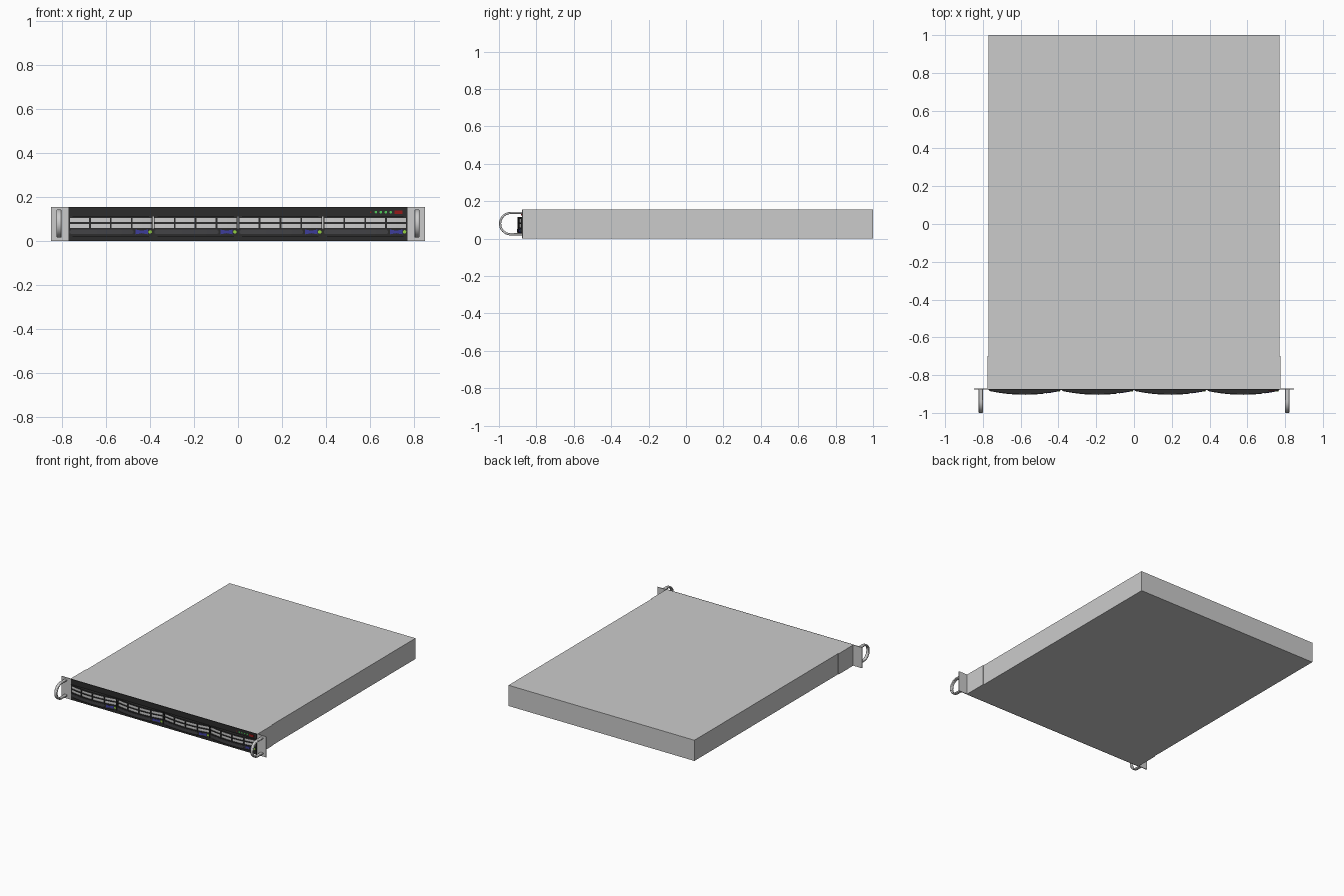
import bpy, bmesh, math

if "Cube" in bpy.data.objects:
    bpy.data.objects.remove(bpy.data.objects["Cube"])

def material(name, rgb):
    m = bpy.data.materials.new(name)
    m.diffuse_color = (*rgb, 1)
    m.use_nodes = True
    m.node_tree.nodes["Principled BSDF"].inputs["Base Color"].default_value = m.diffuse_color
    return m

DARK = material("dark_plastic", (0.025, 0.025, 0.025))
TRIM = material("charcoal", (0.055, 0.055, 0.06))
BLUE = material("blue", (0.05, 0.05, 0.35))
GREEN = material("green", (0.08, 0.6, 0.1))
LIME = material("lime", (0.3, 0.65, 0.05))
RED = material("red", (0.3, 0.01, 0.01))

FACE = -0.873      # plane of the chassis front
PANEL = -0.878     # plane of the dark fascia
BAY = 0.385        # width of one drive bay
HALF = 0.77

def finish(name, bm, mat=None):
    bmesh.ops.recalc_face_normals(bm, faces=bm.faces[:])
    me = bpy.data.meshes.new(name)
    bm.to_mesh(me)
    bm.free()
    ob = bpy.data.objects.new(name, me)
    bpy.context.collection.objects.link(ob)
    if mat:
        me.materials.append(mat)
    return ob

def add_box(bm, x0, x1, y0, y1, z0, z1):
    vs = bmesh.ops.create_cube(bm, size=1)["verts"]
    for v in vs:
        v.co = ((x0 + x1) / 2 + v.co.x * (x1 - x0),
                (y0 + y1) / 2 + v.co.y * (y1 - y0),
                (z0 + z1) / 2 + v.co.z * (z1 - z0))

def box(name, *dims, mat=None):
    bm = bmesh.new()
    add_box(bm, *dims)
    return finish(name, bm, mat)

def prism(bm, pts, offset):
    f = bm.faces.new([bm.verts.new(p) for p in pts])
    ext = bmesh.ops.extrude_face_region(bm, geom=[f])["geom"]
    bmesh.ops.translate(bm, vec=offset,
                        verts=[g for g in ext if isinstance(g, bmesh.types.BMVert)])

def front(x, cx):
    """Bulged front surface of a bay centred on cx."""
    t = (x - cx) / (BAY / 2)
    return -0.881 - 0.021 * (1 - t * t)

def curved_bar(bm, cx, x0, x1, z0, z1, proud=0.0, back=PANEL):
    n = max(1, round((x1 - x0) / 0.024))
    xs = [x0 + (x1 - x0) * i / n for i in range(n + 1)]
    pts = [(x, front(x, cx) - proud, z0) for x in xs]
    prism(bm, pts + [(x1, back, z0), (x0, back, z0)], (0, 0, z1 - z0))

def lamp(name, x, y, z, r, mat):
    bm = bmesh.new()
    pts = [(x + r * math.cos(a), y, z + r * math.sin(a))
           for a in (math.tau * i / 12 for i in range(12))]
    prism(bm, pts, (0, 0.006, 0))
    finish(name, bm, mat)

# Chassis and dark fascia around the bays
box("chassis", -HALF, HALF, FACE, 1.0, 0, 0.155)
bm = bmesh.new()
add_box(bm, -HALF, HALF, PANEL, FACE, 0.112, 0.155)
add_box(bm, -HALF, HALF, PANEL, FACE, 0, 0.058)
for x in (-HALF, HALF - 0.008):
    add_box(bm, x, x + 0.008, PANEL, FACE, 0.058, 0.112)
finish("front_fascia", bm, DARK)

# Rack ears with side flanges, and D-shaped handles
for s, side in ((-1, "left"), (1, "right")):
    bm = bmesh.new()
    for a, b, y0, y1 in ((0.77, 0.848, -0.877, -0.871), (0.77, 0.775, -0.871, -0.70)):
        add_box(bm, min(s * a, s * b), max(s * a, s * b), y0, y1, 0, 0.155)
    finish(side + "_rack_ear", bm)

    bm = bmesh.new()
    zc, yc = 0.08, -0.937
    def arch(r):
        arc = [(yc - r * math.sin(a), zc + r * math.cos(a))
               for a in (math.pi * i / 20 for i in range(21))]
        return [(-0.874, zc + r)] + arc + [(-0.874, zc - r)]
    outline = arch(0.063) + arch(0.051)[::-1]
    prism(bm, [(s * 0.812 - 0.0115, y, z) for y, z in outline], (0.023, 0, 0))
    ob = finish(side + "_handle", bm)
    bev = ob.modifiers.new("soft_edges", "BEVEL")
    bev.width, bev.segments, bev.limit_method = 0.0035, 2, "ANGLE"
    bev.angle_limit = math.radians(50)
    bpy.context.view_layer.objects.active = ob
    ob.select_set(True)
    bpy.ops.object.shade_smooth_by_angle()
    ob.select_set(False)

# Four bulged drive bays
for i in range(4):
    cx = -HALF + BAY * (i + 0.5)
    a, b = cx - BAY / 2 + 0.003, cx + BAY / 2 - 0.003
    n = str(i + 1)

    # Open grille: rails and uprights in front of the grey chassis
    bm = bmesh.new()
    for z0, z1 in ((0.022, 0.059), (0.079, 0.086), (0.105, 0.115)):
        curved_bar(bm, cx, a, b, z0, z1, back=FACE)
    w = (b - a) / 4
    for k in range(5):
        x = a + w * k
        x0, x1 = max(a, x - 0.004), min(b, x + 0.004)
        for z0, z1 in ((0.059, 0.079), (0.086, 0.105)):
            curved_bar(bm, cx, x0, x1, z0, z1, back=FACE)
    # thin mid slats and grey backing behind them
    finish("bay_grille_" + n, bm, DARK)
    bm = bmesh.new()
    for z0, z1 in ((0.059, 0.079), (0.086, 0.105)):
        curved_bar(bm, cx, a, b, z0, z1, proud=-0.006, back=FACE)
    finish("bay_mesh_" + n, bm)

    # Pull bar with rounded ends
    bm = bmesh.new()
    curved_bar(bm, cx, a + 0.008, a + 0.288, 0.032, 0.052, proud=0.002)
    curved_bar(bm, cx, a + 0.003, a + 0.293, 0.036, 0.048, proud=0.002)
    finish("bay_pull_" + n, bm, TRIM)

    # Blue release latch: two opposed wedges with a slim bridge
    bm = bmesh.new()
    l, r, zc = a + 0.302, a + 0.358, 0.042
    m = (l + r) / 2
    for x0, x1 in ((l, m + 0.004), (r, m - 0.004)):
        pts = [(x0, zc - 0.011), (x1, zc - 0.005), (x1, zc + 0.005), (x0, zc + 0.011)]
        prism(bm, [(x, front(x, cx) - 0.002, z) for x, z in pts], (0, 0.008, 0))
    finish("bay_latch_" + n, bm, BLUE)
    lx = a + 0.368
    lamp("bay_lamp_" + n, lx, front(lx, cx) - 0.002, 0.042, 0.008, LIME)

# Status lamps and power button
lamp("alert_lamp", 0.602, PANEL - 0.002, 0.132, 0.004, RED)
for i in range(4):
    lamp("status_lamp_%d" % (i + 1), 0.626 + 0.0225 * i, PANEL - 0.002, 0.132, 0.006, GREEN)
box("power_button", 0.71, 0.746, PANEL - 0.003, PANEL, 0.124, 0.14, mat=RED)
